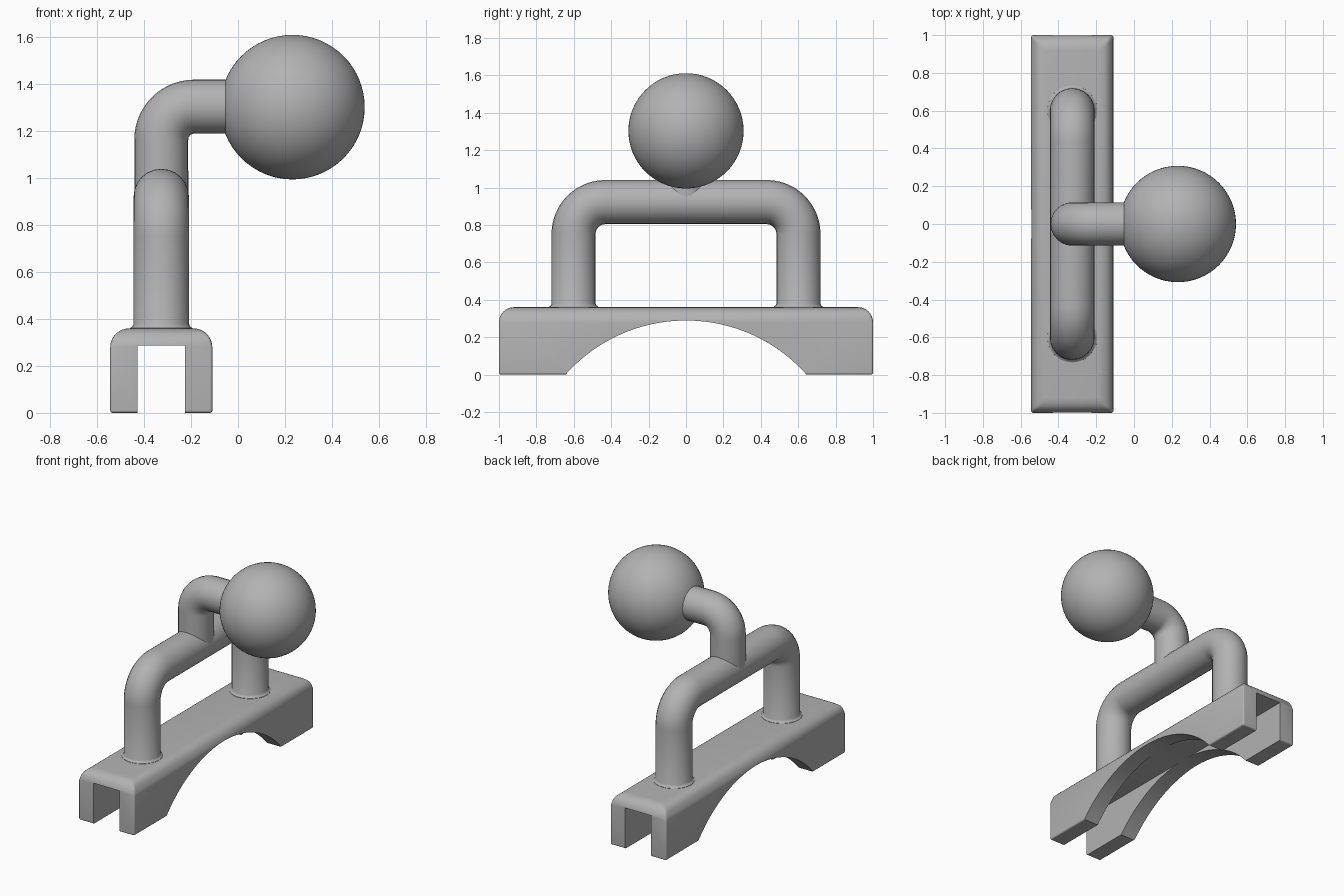
import bpy, bmesh, math
from mathutils import Vector

if "Cube" in bpy.data.objects:
    bpy.data.objects.remove(bpy.data.objects["Cube"])

CX = -0.327                       # centre line of base and handle

grey = bpy.data.materials.new("plain grey")
grey.diffuse_color = (0.45, 0.45, 0.45, 1)
grey.use_nodes = True
grey.node_tree.nodes["Principled BSDF"].inputs["Base Color"].default_value = grey.diffuse_color


def activate(obj):
    bpy.ops.object.select_all(action='DESELECT')
    obj.select_set(True)
    bpy.context.view_layer.objects.active = obj


def finish(obj, name, angle=40):
    obj.name = name
    obj.data.materials.clear()
    obj.data.materials.append(grey)
    activate(obj)
    bpy.ops.object.shade_smooth_by_angle(angle=math.radians(angle))


def bend(before, corner, after, radius, steps=14):
    """Round a right-angle corner of a path."""
    c = Vector(corner)
    u = (Vector(before) - c).normalized()
    v = (Vector(after) - c).normalized()
    centre = c + (u + v) * radius
    return [centre - v * radius * math.cos(t) - u * radius * math.sin(t)
            for t in (math.pi / 2 * i / steps for i in range(steps + 1))]


def tube(name, points, radius):
    """Round tube along (position, radius factor) points."""
    curve = bpy.data.curves.new(name, 'CURVE')
    curve.dimensions = '3D'
    curve.bevel_depth = radius
    curve.bevel_resolution = 10
    curve.use_fill_caps = True
    spline = curve.splines.new('POLY')
    spline.points.add(len(points) - 1)
    for p, (co, factor) in zip(spline.points, points):
        p.co = (*co, 1)
        p.radius = factor
    obj = bpy.data.objects.new(name, curve)
    bpy.context.collection.objects.link(obj)
    activate(obj)
    bpy.ops.object.convert(target='MESH')
    finish(bpy.context.object, name)


def cut(target, cutter):
    mod = target.modifiers.new("cut", 'BOOLEAN')
    mod.operation = 'DIFFERENCE'
    mod.solver = 'EXACT'
    mod.object = cutter
    activate(target)
    bpy.ops.object.modifier_apply(modifier=mod.name)
    bpy.data.objects.remove(cutter)


# Base block: widely rounded top rim, lightly softened other edges
bpy.ops.mesh.primitive_cube_add(size=1, location=(CX, 0, 0.18))
base = bpy.context.object
base.scale = (0.435, 2, 0.36)
bpy.ops.object.transform_apply(location=True, scale=True)
bm = bmesh.new()
bm.from_mesh(base.data)
weight = bm.edges.layers.float.new("bevel_weight_edge")
for e in bm.edges:
    e[weight] = 1.0 if all(v.co.z > 0.3 for v in e.verts) else 0.14
bm.to_mesh(base.data)
bm.free()
rim = base.modifiers.new("rim", 'BEVEL')
rim.limit_method = 'WEIGHT'
rim.width = 0.08
rim.segments = 8
activate(base)
bpy.ops.object.modifier_apply(modifier=rim.name)

# Lengthwise channel under the base
bpy.ops.mesh.primitive_cube_add(size=1, location=(CX, 0, 0.0375))
channel = bpy.context.object
channel.scale = (0.203, 2.4, 0.5)
cut(base, channel)

# Arch across the base
R = 0.862
bpy.ops.mesh.primitive_cylinder_add(vertices=160, radius=R, depth=1.2,
                                    location=(CX, 0, 0.289 - R),
                                    rotation=(0, math.pi / 2, 0))
cut(base, bpy.context.object)
finish(base, "base")

# Handle: two legs with small flared feet, joined by a rounded bar
LEG, BAR = 0.601, 0.922
foot = [(0.34, 1.13), (0.362, 1.12), (0.367, 1.05), (0.378, 1.0)]


def feet(side):
    return [(Vector((CX, side * LEG, z)), f) for z, f in foot]


corners = []
for s in (-1, 1):
    arc = bend((CX, s * LEG, 0), (CX, s * LEG, BAR), (CX, 0, BAR), 0.17)
    corners.append([(p, 1.0) for p in arc])
tube("handle", feet(-1) + corners[0] + corners[1][::-1] + feet(1)[::-1], 0.118)

# Arm: rises from the bar and turns towards the ball
TOP = 1.305
arm = [Vector((CX, 0, 0.90))]
arm += bend((CX, 0, 0), (CX, 0, TOP), (0, 0, TOP), 0.14)
arm += [Vector((0.1, 0, TOP))]
tube("arm", [(p, 1.0) for p in arm], 0.115)

# Ball knob
bpy.ops.mesh.primitive_uv_sphere_add(segments=64, ring_count=32, radius=0.308,
                                     location=(0.232, 0, 1.303))
finish(bpy.context.object, "ball_knob")
